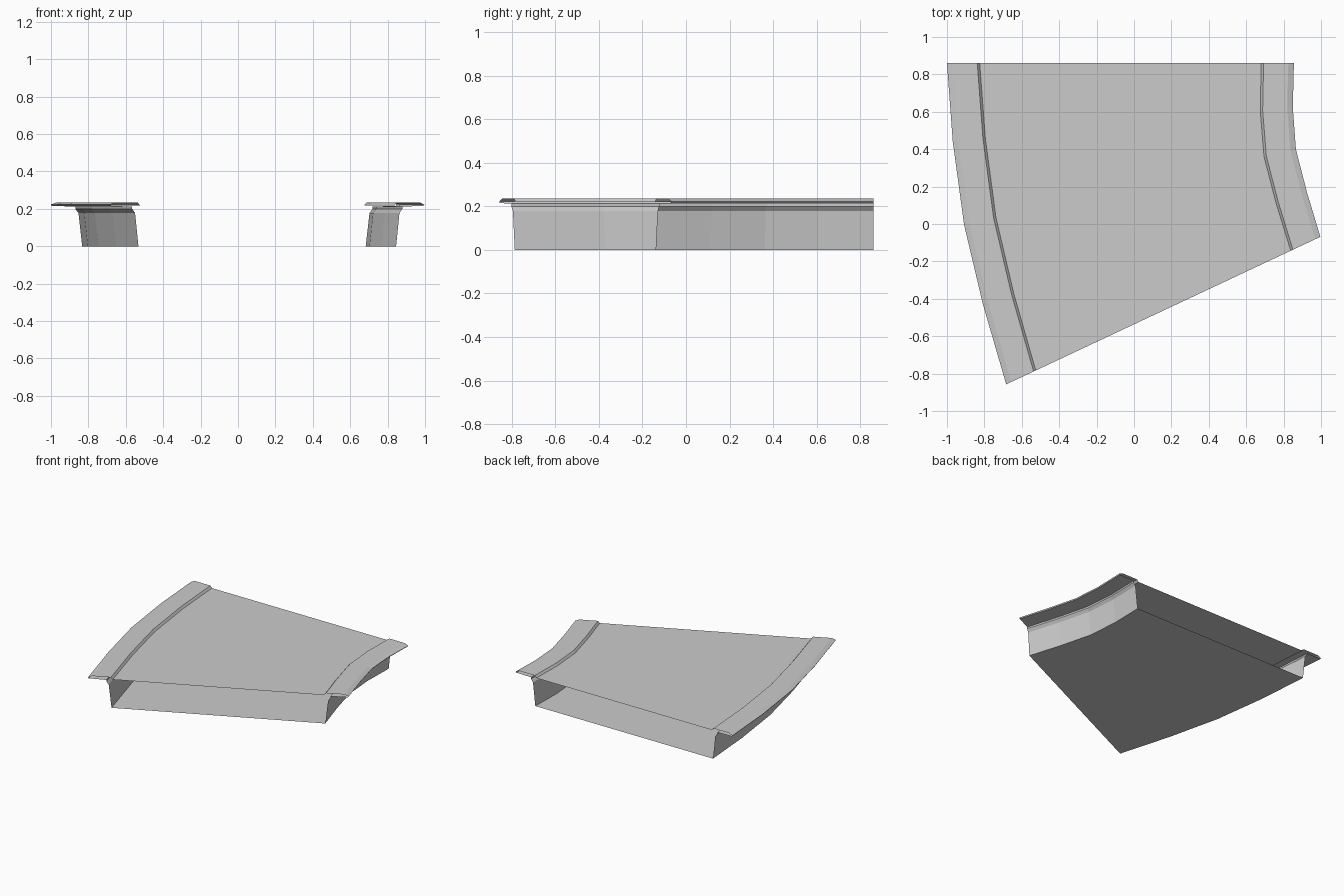
import bpy
from mathutils import Vector

if "Cube" in bpy.data.objects:
    bpy.data.objects.remove(bpy.data.objects["Cube"])

# Plan stations of the bend: left and right edges of the road deck, back to front
LEFT = [(-.825, .86), (-.795, .46), (-.738, .035), (-.643, -.37), (-.525, -.783)]
RIGHT = [(.68, .86), (.675, .605), (.695, .36), (.76, .11), (.838, -.143)]

# Section of one side: (distance outward from deck edge, height), deck to floor
SIDE = [(0, .219), (.013, .235), (.145, .235), (.175, .223), (.17, .215),
        (.045, .213), (.045, .2), (.028, .178), (.008, 0)]


def station_points(edge, other, profile):
    rows = []
    for a, b in zip(edge, other):
        a, b = Vector(a), Vector(b)
        out = (a - b).normalized()
        rows.append([(*(a + out * d), z) for d, z in profile])
    return rows


def loft(name, rows, flip=False):
    n = len(rows[0])
    verts = [p for row in rows for p in row]
    faces = []
    for i in range(len(rows) - 1):
        for j in range(n - 1):
            f = (i * n + j, i * n + j + 1, (i + 1) * n + j + 1, (i + 1) * n + j)
            faces.append(f[::-1] if flip else f)
    mesh = bpy.data.meshes.new(name)
    mesh.from_pydata(verts, [], faces)
    ob = bpy.data.objects.new(name, mesh)
    bpy.context.collection.objects.link(ob)
    return ob


# Curb, overhanging lip and side wall on each side
left = station_points(LEFT, RIGHT, SIDE)
right = station_points(RIGHT, LEFT, SIDE)
loft("left_curb_and_wall", left)
loft("right_curb_and_wall", right, flip=True)

# Flat road deck and floor plate spanning between the sides (ends stay open)
loft("road_deck", [[a[0], b[0]] for a, b in zip(left, right)], flip=True)
loft("floor_plate", [[a[-1], b[-1]] for a, b in zip(left, right)])
